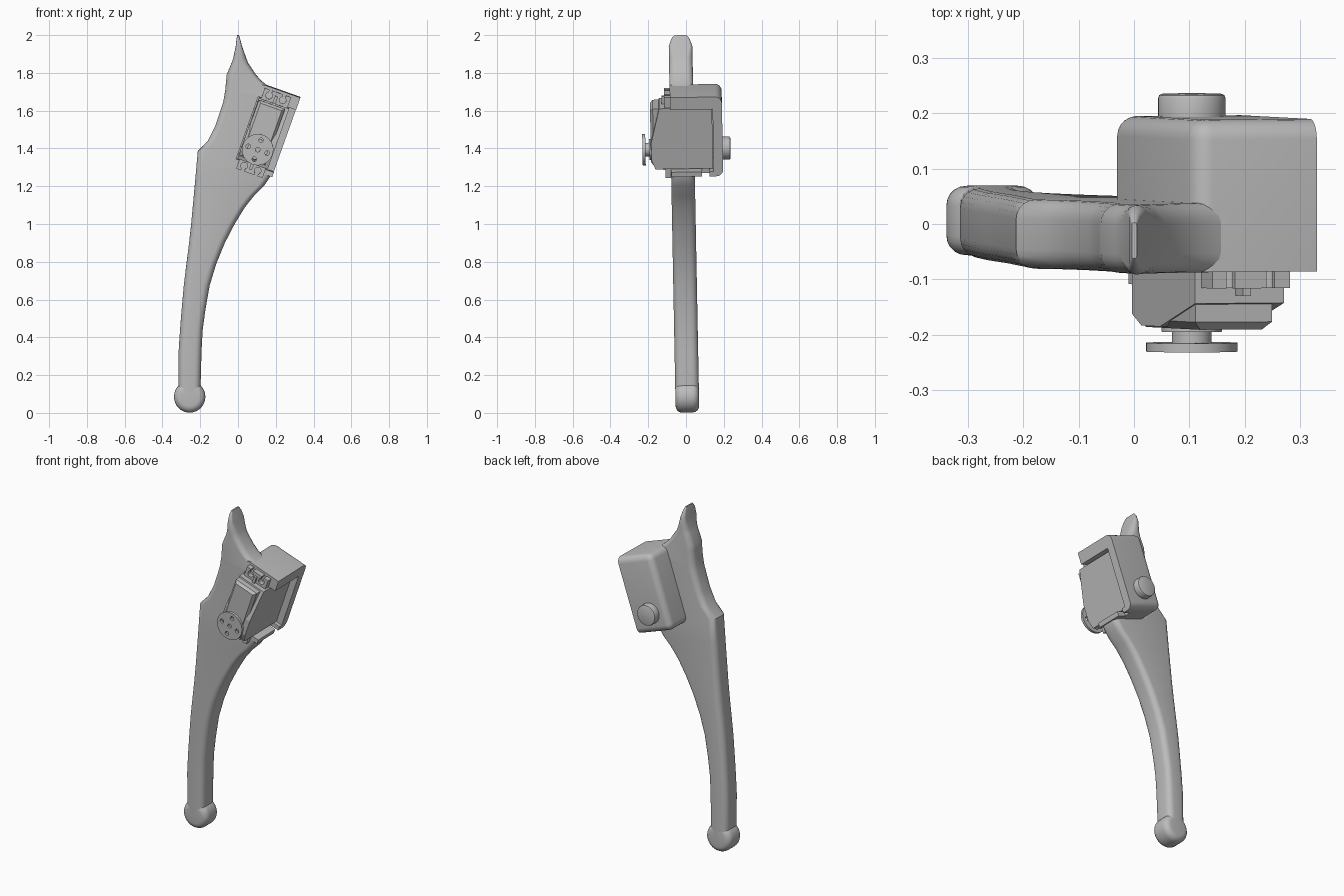
import bpy, bmesh
from math import asin, cos, sin, pi, radians
from mathutils import Matrix, Vector

cube = bpy.data.objects.get("Cube")
if cube:
    bpy.data.objects.remove(cube, do_unlink=True)

GREY = (0.5, 0.5, 0.5, 1)
grey = bpy.data.materials.new("plain_grey")
grey.use_nodes = True
grey.diffuse_color = GREY
grey.node_tree.nodes["Principled BSDF"].inputs["Base Color"].default_value = GREY

# The whole arm leans slightly; the motor parts are also turned in the x-z plane.
LEAN = Matrix.Translation((0, 0.008, 0)) @ Matrix.Rotation(0.019, 4, 'X')
MOTOR = LEAN @ Matrix.Rotation(asin(0.335), 4, 'Y')
MID = -0.37        # motor centre line across
AXIS = 1.352       # output axis along the motor


def finish(name, bm, frame):
    bmesh.ops.recalc_face_normals(bm, faces=bm.faces)
    mesh = bpy.data.meshes.new(name)
    bm.to_mesh(mesh)
    bm.free()
    mesh.transform(frame)
    mesh.materials.append(grey)
    ob = bpy.data.objects.new(name, mesh)
    bpy.context.collection.objects.link(ob)
    return ob


def box(name, x, y, z, bevel=0, pick=lambda e: True, segments=1, frame=MOTOR):
    bm = bmesh.new()
    bmesh.ops.create_cube(bm, size=1)
    for v in bm.verts:
        v.co = [a + (c + 0.5) * (b - a) for c, (a, b) in zip(v.co, (x, y, z))]
    if bevel:
        edges = [e for e in bm.edges if pick(e)]
        bmesh.ops.bevel(bm, geom=edges, offset=bevel, segments=segments,
                        profile=0.5, affect='EDGES')
    return finish(name, bm, frame)


def disc(name, x, z, radius, y, bevel=0, frame=MOTOR, sides=40, segments=2):
    bm = bmesh.new()
    spin = Matrix.Translation((x, sum(y) / 2, z)) @ Matrix.Rotation(pi / 2, 4, 'X')
    bmesh.ops.create_cone(bm, cap_ends=True, segments=sides, radius1=radius,
                          radius2=radius, depth=y[1] - y[0], matrix=spin)
    if bevel:
        rims = [e for e in bm.edges if abs(e.verts[0].co.y - e.verts[1].co.y) < 1e-4]
        bmesh.ops.bevel(bm, geom=rims, offset=bevel, segments=segments,
                        profile=0.5, affect='EDGES')
    return finish(name, bm, frame)


def cut(ob, cutters):
    for c in cutters:
        c.hide_render = True
        m = ob.modifiers.new("cut", 'BOOLEAN')
        m.operation, m.object, m.solver = 'DIFFERENCE', c, 'EXACT'
        bpy.context.view_layer.objects.active = ob
        bpy.ops.object.modifier_apply(modifier=m.name)
        bpy.data.objects.remove(c, do_unlink=True)


# Arm: rounded sections stacked upward, given as height, left edge, right edge
SECTIONS = [
    (.08, -.315, -.2), (.33, -.314, -.193), (.44, -.307, -.187), (.55, -.298, -.172),
    (.675, -.287, -.15), (.79, -.273, -.115), (.9, -.259, -.07), (1, -.248, -.018),
    (1.087, -.24, .035), (1.15, -.234, .085), (1.205, -.229, .14), (1.25, -.225, .17),
    (1.385, -.213, .215), (1.44, -.16, .235), (1.52, -.12, .26), (1.64, -.08, .29),
    (1.665, -.075, .28), (1.705, -.068, .19), (1.757, -.063, .125), (1.79, -.06, .095),
    (1.85, -.035, .055), (1.88, -.025, .043), (1.94, -.012, .022), (1.98, -.008, .011),
    (2, -.004, .005)]


def section(bm, z, left, right):
    half = (right - left) / 2
    depth = 0.0625 - 0.03 * max(0, (z - 1.94) / 0.06) ** 2
    r = min(0.035, half * 0.95)
    ring = []
    for corner in range(4):
        sx, sy = ((1, 1), (-1, 1), (-1, -1), (1, -1))[corner]
        for i in range(6):
            a = (corner + i / 5) * pi / 2
            ring.append(bm.verts.new(((left + right) / 2 + sx * (half - r) + r * cos(a),
                                      sy * (depth - r) + r * sin(a), z)))
    return ring


bm = bmesh.new()
rings = [section(bm, *s) for s in SECTIONS]
for low, high in zip(rings, rings[1:]):
    for i in range(len(low)):
        j = (i + 1) % len(low)
        bm.faces.new((low[i], low[j], high[j], high[i]))
bm.faces.new(rings[0])
bm.faces.new(rings[-1])
arm = finish("arm", bm, LEAN)

# Rounded foot at the lower end
foot = disc("foot", -.256, .085, .083, (-.0625, .0625), .035, LEAN, 48, 5)

# Housing: a block with rounded rear edges, open to the front and one side
V0, V1, BACK = -.483, -.248, .213


def rear_or_inner(e):
    mid = (e.verts[0].co + e.verts[1].co) / 2
    return mid.x < V1 - 0.01 and mid.y > -0.05


housing = box("motor_housing", (V0, V1), (-.0618, BACK), (1.238, 1.684), .036,
              rear_or_inner, 5)
for ob in (arm, housing):
    cut(ob, [box("pocket", (-.46, 0), (-.5, .163), (1.265, 1.615))])
cut(housing, [box("cable_notch", (-.30, 0), (.1, .14), (1.2, 1.28))])
cut(arm, [box("side_trim", (V1 - .001, .2), (-.5, .5), (1.26, 1.66))])

# Rear pivot boss
boss = disc("rear_boss", MID, AXIS, .061, (.18, .254), .008)

# Motor case: side profile extruded across
bm = bmesh.new()
outline = [(.16, 1.27), (.16, 1.61), (-.12, 1.61), (-.165, 1.42), (-.165, 1.32), (-.145, 1.27)]
face = bm.faces.new([bm.verts.new((-.455, y, z)) for y, z in outline])
side = bmesh.ops.extrude_face_region(bm, geom=[face])["geom"]
bmesh.ops.translate(bm, vec=Vector((.17, 0, 0)),
                    verts=[g for g in side if isinstance(g, bmesh.types.BMVert)])
case = finish("motor_case", bm, MOTOR)


def front_edge(e):
    return all(v.co.y < -.16 for v in e.verts)


cap = box("motor_cap", (-.452, -.305), (-.168, -.1), (1.285, 1.602), .014, front_edge)

# Mounting tabs with a pair of open screw slots and a small rib each
for name, z, hole, end in (("upper_tab", (1.6, 1.67), 1.64, 1.7),
                           ("lower_tab", (1.217, 1.28), 1.245, 1.19)):
    tab = box(name, (-.443, -.295), (-.092, -.061), z)
    for s in (-1, 1):
        x = MID + s * .038
        cut(tab, [disc("hole", x, hole, .018, (-.2, .1), sides=20),
                  box("slot", (x - .008, x + .008), (-.2, .1), sorted((hole, end)))])
    box(name + "_rib", (MID - .008, MID + .008), (-.106, -.09),
        (z[0], z[1] - .02) if end > hole else (z[0] + .02, z[1]))

# Output shaft and round horn with screw holes
collar = disc("shaft_collar", MID, AXIS, .055, (-.176, -.15))
shaft = disc("output_shaft", MID, AXIS, .036, (-.2, -.15))
horn = disc("round_horn", MID, AXIS, .083, (-.212, -.196))
cut(horn, [disc("screw_hole", MID + .053 * cos(k * pi / 2), AXIS + .053 * sin(k * pi / 2),
                .012, (-.3, -.1), sides=16) for k in range(4)])
cut(horn, [disc("centre_hole", MID, AXIS, .012, (-.3, -.1), sides=16)])

# Smooth shading with sharp edges kept
for ob in (arm, foot, housing, boss, collar, shaft, horn):
    bpy.ops.object.select_all(action='DESELECT')
    ob.select_set(True)
    bpy.context.view_layer.objects.active = ob
    bpy.ops.object.shade_smooth_by_angle(angle=radians(32))
